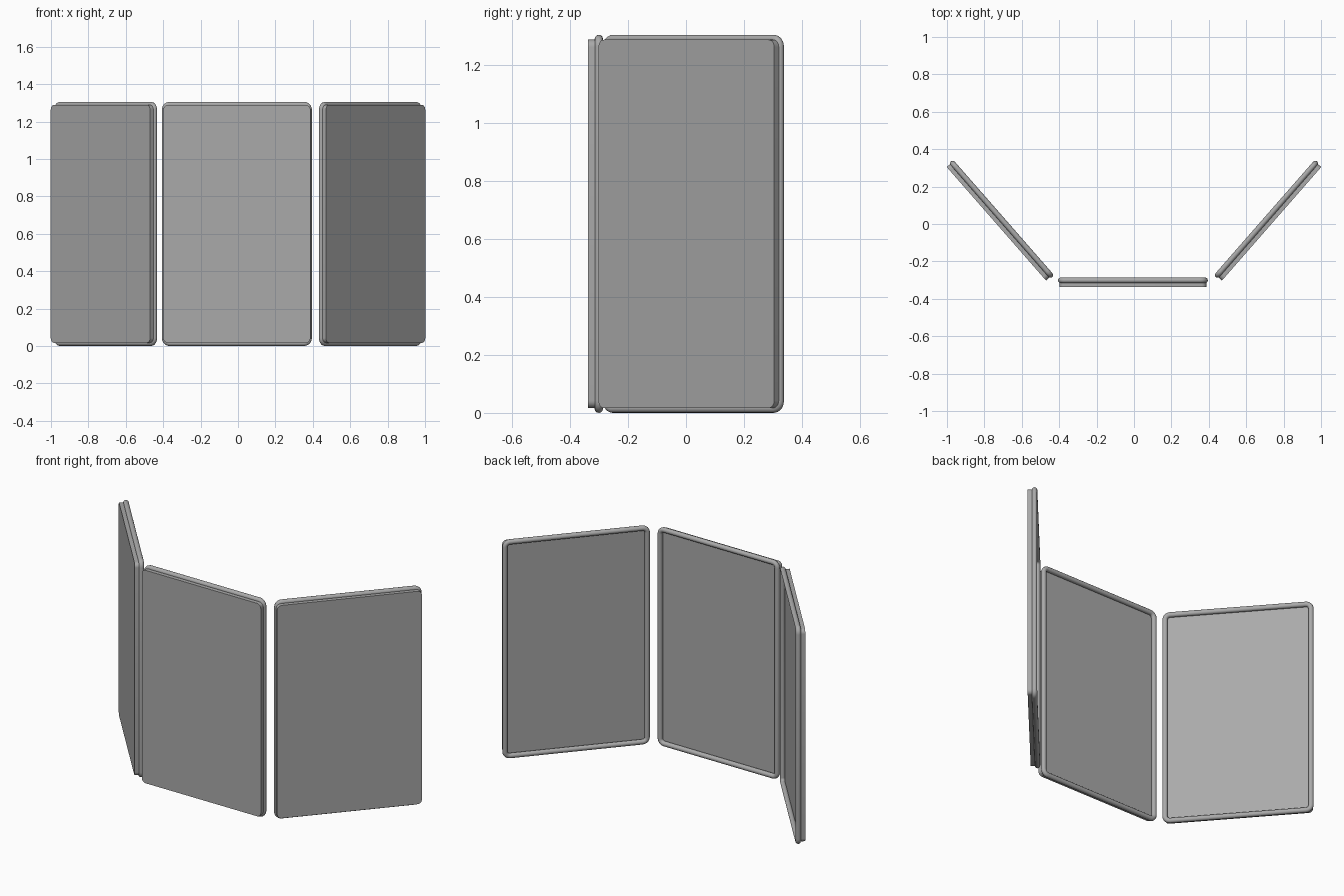
import bpy
import bmesh
from math import cos, sin, pi, radians

cube = bpy.data.objects.get("Cube")
if cube:
    bpy.data.objects.remove(cube)

HEIGHT = 1.305

grey = bpy.data.materials.new("mid_grey")
grey.use_nodes = True
grey.diffuse_color = (0.4, 0.4, 0.4, 1)
grey.node_tree.nodes["Principled BSDF"].inputs["Base Color"].default_value = (0.4, 0.4, 0.4, 1)


def rounded_loop(bm, width, y, inset_x, inset_z, radius, segments=6):
    """Ring of vertices around an upright rounded rectangle."""
    hx = width / 2 - inset_x - radius
    hz = HEIGHT / 2 - inset_z - radius
    ring = []
    for corner, (sx, sz) in enumerate([(1, 1), (-1, 1), (-1, -1), (1, -1)]):
        for i in range(segments + 1):
            a = (corner + i / segments) * pi / 2
            ring.append(bm.verts.new((sx * hx + radius * cos(a), y,
                                      sz * hz + radius * sin(a))))
    return ring


def loft(name, width, sections, closed, location, turn):
    """Skin rounded rectangles, either capped or closed into a frame."""
    bm = bmesh.new()
    rings = [rounded_loop(bm, width, *s) for s in sections]
    n = len(rings[0])
    if closed:
        rings.append(rings[0])
    else:
        bm.faces.new(rings[0])
        bm.faces.new(rings[-1])
    for a, b in zip(rings, rings[1:]):
        for i in range(n):
            j = (i + 1) % n
            bm.faces.new((a[i], a[j], b[j], b[i]))
    bmesh.ops.recalc_face_normals(bm, faces=bm.faces[:])
    mesh = bpy.data.meshes.new(name)
    bm.to_mesh(mesh)
    bm.free()
    mesh.materials.append(grey)
    obj = bpy.data.objects.new(name, mesh)
    obj.location = location
    obj.rotation_euler.z = turn
    bpy.context.collection.objects.link(obj)
    bpy.ops.object.select_all(action='DESELECT')
    obj.select_set(True)
    bpy.context.view_layer.objects.active = obj
    bpy.ops.object.shade_smooth_by_angle(angle=radians(40))


# Front slab: depth, side inset, top inset, corner radius
PLATE = [(-0.037, 0.008, 0.017, 0.025), (-0.011, 0.008, 0.017, 0.025)]

# Round bead framing the back of the slab
BEAD_RADIUS = 0.0145
BEAD_SIDES = 12
BEAD = []
for k in range(BEAD_SIDES):
    a = 2 * pi * k / BEAD_SIDES
    inset = BEAD_RADIUS * (1 - cos(a))
    BEAD.append((BEAD_RADIUS * sin(a), inset, inset, 0.042 - inset))


def panel(name, width, x, y, turn):
    location = (x, y, HEIGHT / 2)
    loft(name + "_front_plate", width, PLATE, False, location, turn)
    loft(name + "_back_bead", width, BEAD, True, location, turn)


# Middle panel and two wings folded back
panel("middle_panel", 0.802, -0.006, -0.301, 0)
for side, name in ((1, "left_panel"), (-1, "right_panel")):
    panel(name, 0.822, side * 0.708, 0.0255, side * radians(48.8))
